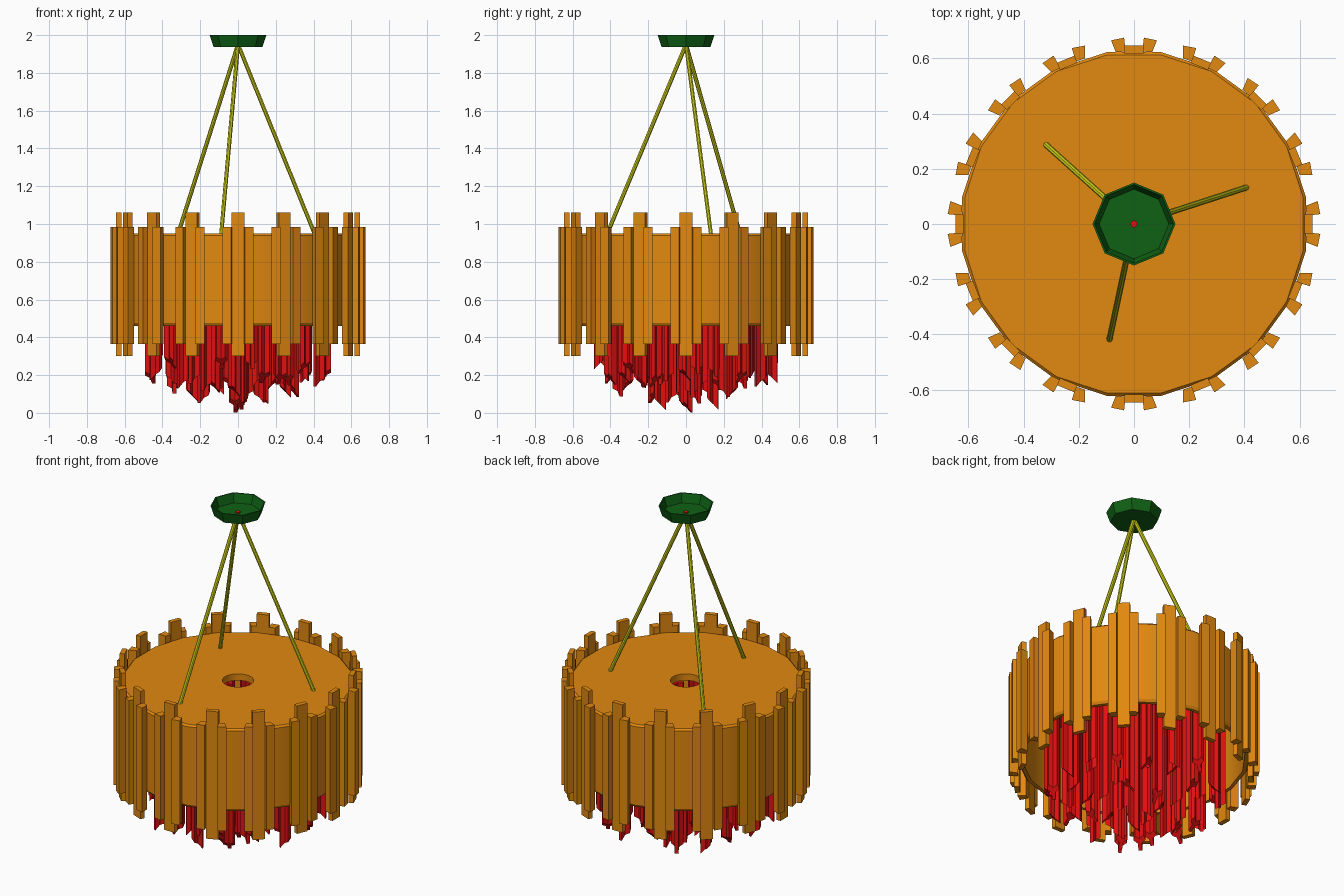
import bpy
import bmesh
import math
import random
from mathutils import Vector, Matrix

random.seed(4)
cube = bpy.data.objects.get("Cube")
if cube:
    bpy.data.objects.remove(cube, do_unlink=True)


def material(name, colour):
    m = bpy.data.materials.new(name)
    m.use_nodes = True
    m.diffuse_color = (*colour, 1)
    for node in m.node_tree.nodes:
        if node.type == 'BSDF_PRINCIPLED':
            node.inputs["Base Color"].default_value = (*colour, 1)
    return m


AMBER = material("amber", (0.76, 0.25, 0.005))
RED = material("red", (0.75, 0.005, 0.005))
GREEN = material("green", (0.005, 0.12, 0.007))
YELLOW = material("yellow", (0.66, 0.66, 0.01))


def finish(name, bm, mat, smooth=False):
    bmesh.ops.recalc_face_normals(bm, faces=bm.faces[:])
    mesh = bpy.data.meshes.new(name)
    bm.to_mesh(mesh)
    bm.free()
    mesh.materials.append(mat)
    ob = bpy.data.objects.new(name, mesh)
    bpy.context.scene.collection.objects.link(ob)
    if smooth:
        bpy.ops.object.select_all(action='DESELECT')
        ob.select_set(True)
        bpy.context.view_layer.objects.active = ob
        bpy.ops.object.shade_smooth_by_angle(angle=math.radians(25))
    return ob


def lathe(bm, profile, sides, phase, closed):
    """Revolve (radius, height) points around z; a radius of 0 makes a pole."""
    rings = []
    for r, z in profile:
        if r == 0:
            rings.append([bm.verts.new((0, 0, z))] * sides)
        else:
            rings.append([bm.verts.new((r * math.cos(phase + math.tau * i / sides),
                                        r * math.sin(phase + math.tau * i / sides), z))
                          for i in range(sides)])
    pairs = list(zip(rings, rings[1:]))
    if closed:
        pairs.append((rings[-1], rings[0]))
    for a, b in pairs:
        for i in range(sides):
            j = (i + 1) % sides
            quad = list(dict.fromkeys((a[i], a[j], b[j], b[i])))
            if len(quad) > 2:
                bm.faces.new(quad)


def prism(bm, outline, low, high, turn, origin=(0, 0), slope=0):
    """Extrude an outline upward; slope cuts the bottom at a slant along x."""
    rot = Matrix.Rotation(turn, 3, 'Z')
    base = Vector((*origin, 0))
    bottom = [bm.verts.new(rot @ Vector((x, y, low + slope * x)) + base) for x, y in outline]
    top = [bm.verts.new(rot @ Vector((x, y, high)) + base) for x, y in outline]
    bm.faces.new(bottom)
    bm.faces.new(top)
    for i in range(len(outline)):
        j = (i + 1) % len(outline)
        bm.faces.new((bottom[i], bottom[j], top[j], top[i]))


# Hollow drum, open below, with a round hole in its top
bm = bmesh.new()
lathe(bm, [(0.085, 0.95), (0.62, 0.95), (0.63, 0.94), (0.63, 0.475), (0.62, 0.46),
           (0.6, 0.46), (0.6, 0.91), (0.085, 0.91)], 20, math.radians(9), True)
finish("drum_shade", bm, AMBER, smooth=True)

# Sixteen groups of three slats around the drum
centre = [(-0.034, 0.618), (0.034, 0.618), (0.034, 0.646), (-0.034, 0.646)]
side = [(0.03, 0.625), (0.066, 0.622), (0.083, 0.665), (0.036, 0.675)]
mirrored = [(-x, y) for x, y in side]
tall, short = bmesh.new(), bmesh.new()
for k in range(16):
    turn = math.tau * k / 16
    prism(tall, centre, 0.3, 1.06, turn)
    prism(short, side, 0.365, 0.985, turn)
    prism(short, mirrored, 0.365, 0.985, turn)
finish("tall_slats", tall, AMBER)
finish("short_slats", short, AMBER)

# Three-lobed hanging rods with slanted tips, deeper toward the middle
lobes = []
for k in range(3):
    a = math.tau * k / 3
    for r, offset in ((0.034, -0.3), (0.034, 0.3), (0.012, math.pi / 3)):
        lobes.append((r * math.cos(a + offset), r * math.sin(a + offset)))
bm = bmesh.new()
for radius, count in ((0.46, 18), (0.355, 14), (0.25, 10), (0.14, 6), (0, 1)):
    for k in range(count):
        a = math.tau * k / count + radius * 3
        low = 0.035 + 0.6 * radius ** 2
        if radius:
            low += random.uniform(0, 0.13)
        turn = a + random.choice((0, 0, math.pi, 2, -2))
        prism(bm, lobes, low, 0.88, turn,
              (radius * math.cos(a), radius * math.sin(a)), slope=-1.05)
finish("hanging_crystals", bm, RED)

# Three straight suspension rods
bm = bmesh.new()
apex = Vector((0, 0, 1.95))
for k in range(3):
    a = math.radians(18 + 120 * k)
    foot = Vector((0.43 * math.cos(a), 0.43 * math.sin(a), 0.94))
    axis = apex - foot
    place = Matrix.Translation((apex + foot) / 2) @ axis.to_track_quat('Z', 'Y').to_matrix().to_4x4()
    bmesh.ops.create_cone(bm, cap_ends=True, segments=8, radius1=0.011, radius2=0.011,
                          depth=axis.length, matrix=place)
finish("suspension_rods", bm, YELLOW, smooth=False)

# Octagonal ceiling cup, open at the top
bm = bmesh.new()
lathe(bm, [(0, 1.938), (0.13, 1.938), (0.15, 2.0), (0.143, 2.0), (0.126, 1.948), (0, 1.948)],
      8, 0, False)
finish("ceiling_cup", bm, GREEN)

# Small button on the cup floor
bm = bmesh.new()
bmesh.ops.create_cone(bm, cap_ends=True, segments=8, radius1=0.013, radius2=0.013,
                      depth=0.008, matrix=Matrix.Translation((0, 0, 1.951)))
finish("cup_button", bm, RED)
